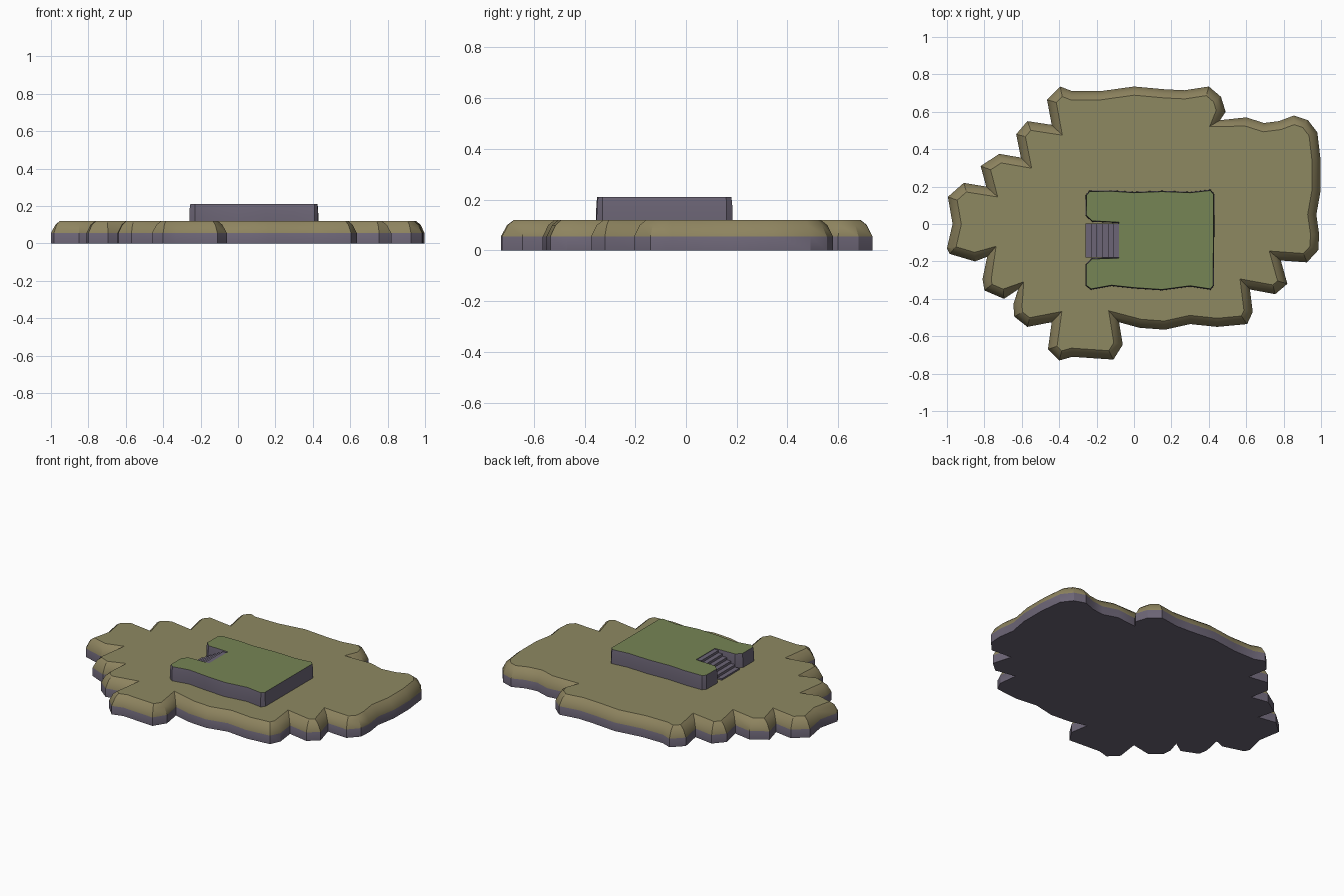
import bpy, bmesh
from mathutils import Vector

if "Cube" in bpy.data.objects:
    bpy.data.objects.remove(bpy.data.objects["Cube"])


def material(name, rgb):
    m = bpy.data.materials.new(name)
    m.diffuse_color = (*rgb, 1)
    m.use_nodes = True
    m.node_tree.nodes["Principled BSDF"].inputs["Base Color"].default_value = m.diffuse_color
    return m


ROCK = material("rock", (0.15, 0.13, 0.18))
SLOPE = material("earth_slope", (0.27, 0.23, 0.115))
SOIL = material("dry_grass", (0.27, 0.25, 0.12))
GRASS = material("green_grass", (0.18, 0.235, 0.09))


def inset(points, amount):
    """Mitred inward offset of a clockwise outline."""
    result = []
    for i, p in enumerate(points):
        a = (p - points[i - 1]).normalized()
        b = (points[(i + 1) % len(points)] - p).normalized()
        n1, n2 = Vector((a.y, -a.x)), Vector((b.y, -b.x))
        result.append(p + (n1 + n2) * amount / max(1 + n1.dot(n2), 0.6))
    return result


def terrace(name, outline, profile, mats, top_mat):
    """Loft an outline through (z, inset, material index) levels and cap it."""
    pts = [Vector(p) for p in outline]
    bm = bmesh.new()
    rings = [[bm.verts.new((p.x, p.y, z)) for p in inset(pts, d)]
             for z, d, _ in profile]
    n = len(pts)
    for k in range(len(rings) - 1):
        for i in range(n):
            j = (i + 1) % n
            f = bm.faces.new((rings[k][i], rings[k][j],
                              rings[k + 1][j], rings[k + 1][i]))
            f.material_index = profile[k][2]
    bottom = bm.faces.new(rings[0])
    top = bm.faces.new(rings[-1])
    top.material_index = top_mat
    bmesh.ops.recalc_face_normals(bm, faces=bm.faces)
    bmesh.ops.triangulate(bm, faces=[bottom, top])
    return finish(name, bm, mats)


def finish(name, bm, mats, smooth=True):
    me = bpy.data.meshes.new(name)
    bm.to_mesh(me)
    bm.free()
    for m in mats:
        me.materials.append(m)
    ob = bpy.data.objects.new(name, me)
    bpy.context.collection.objects.link(ob)
    if smooth:
        bpy.ops.object.select_all(action='DESELECT')
        ob.select_set(True)
        bpy.context.view_layer.objects.active = ob
        bpy.ops.object.shade_smooth_by_angle(angle=0.5)
    return ob


# Island base: irregular stepped coastline, clockwise from the back left
coast = [(-.395, .735), (-.33, .71), (-.18, .71), (0, .735), (.165, .72), (.27, .715),
         (.4, .735), (.465, .68), (.49, .6), (.46, .555), (.6, .57), (.695, .54),
         (.775, .55), (.855, .58), (.93, .555), (.98, .49), (.998, .34), (.998, .18),
         (.975, .05), (.99, -.055), (.985, -.14), (.925, -.205), (.785, -.195),
         (.82, -.32), (.755, -.375), (.62, -.35), (.635, -.47), (.605, -.535),
         (.445, -.55), (.3, -.535), (.165, -.565), (.03, -.555), (-.08, -.525),
         (-.06, -.645), (-.11, -.725), (-.33, -.71), (-.4, -.73), (-.46, -.67),
         (-.44, -.525), (-.57, -.55), (-.64, -.495), (-.645, -.43), (-.62, -.35),
         (-.695, -.4), (-.8, -.355), (-.81, -.295), (-.785, -.175), (-.85, -.2),
         (-.985, -.16), (-1, -.13), (-.97, 0), (-.995, .145), (-.91, .22), (-.79, .2),
         (-.82, .31), (-.72, .375), (-.605, .355), (-.63, .48), (-.57, .55),
         (-.44, .53), (-.465, .665)]
terrace("island_base", coast,
        [(0, 0, 0), (.055, 0, 1), (.1, .022, 1), (.12, .046, 1)],
        [ROCK, SLOPE, SOIL], 2)

# Raised grassy block with a notch for the stairs
block = [(-.24, .178), (-.12, .18), (0, .172), (.15, .178), (.3, .172), (.41, .184),
         (.43, .16), (.428, -.33), (.41, -.352), (.3, -.335), (.15, -.355), (0, -.345),
         (-.12, -.332), (-.23, -.352), (-.26, -.33), (-.26, -.215), (-.225, -.182),
         (-.085, -.178), (-.085, .005), (-.225, .012), (-.26, .045), (-.258, .155)]
terrace("raised_block", block,
        [(.1, 0, 0), (.14, 0, 0), (.19, .002, 0), (.21, .005, 0)],
        [ROCK, GRASS], 1)

# Stairs: one stepped side profile extruded across the notch
steps, x0, x1, z0, z1 = 6, -.26, -.08, .115, .207
side = [(x0, z0 - .01)]
for s in range(steps):
    z = z0 + (z1 - z0) * (s + 1) / steps
    side += [(x0 + (x1 - x0) * s / steps, z), (x0 + (x1 - x0) * (s + 1) / steps, z)]
side.append((x1, z0 - .01))
bm = bmesh.new()
face = bm.faces.new([bm.verts.new((x, -.178, z)) for x, z in side])
ext = bmesh.ops.extrude_face_region(bm, geom=[face])
bmesh.ops.translate(bm, vec=(0, .18, 0),
                    verts=[v for v in ext["geom"] if isinstance(v, bmesh.types.BMVert)])
bmesh.ops.recalc_face_normals(bm, faces=bm.faces)
finish("stairs", bm, [ROCK], smooth=False)
